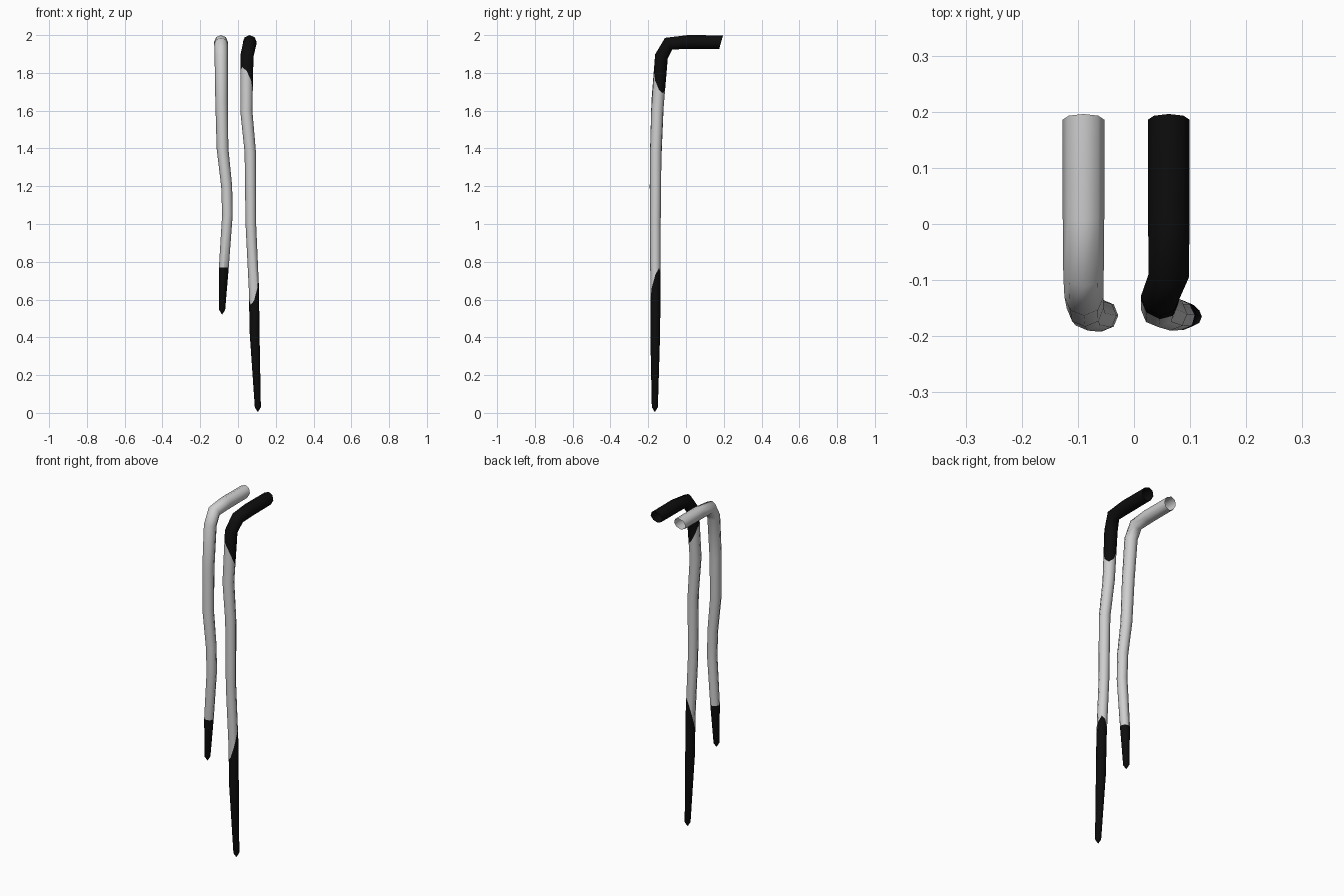
import bpy, bmesh, math
from mathutils import Vector

if "Cube" in bpy.data.objects:
    bpy.data.objects.remove(bpy.data.objects["Cube"])

SIDES = 8


def material(name, value):
    m = bpy.data.materials.new(name)
    m.diffuse_color = (value, value, value, 1)
    m.use_nodes = True
    m.node_tree.nodes["Principled BSDF"].inputs["Base Color"].default_value = m.diffuse_color
    return m


black = material("black", 0.004)
grey = material("light grey", 0.62)


def strand(name, path, tip, cuts, is_black):
    """Tapered drooping tube: path of (x, y, z, radius), open at the back, pointed at the tip."""
    bm = bmesh.new()
    pts = [Vector(p[:3]) for p in path]
    rings = []
    for i, p in enumerate(pts):
        if i == 0:
            t = Vector((0, -0.96, 0.27))          # slanted open end
        else:
            t = (p - pts[i - 1]).normalized()
            if i + 1 < len(pts):
                t += (pts[i + 1] - p).normalized()
        t.normalize()
        u = (Vector((1, 0, 0)) - t * t.x).normalized()
        v = t.cross(u)
        r = path[i][3]
        rings.append([bm.verts.new(p + r * (u * math.cos(a) + v * math.sin(a)))
                      for a in (2 * math.pi * k / SIDES for k in range(SIDES))])
    for a, b in zip(rings, rings[1:]):
        for k in range(SIDES):
            n = (k + 1) % SIDES
            bm.faces.new((a[k], a[n], b[n], b[k]))
    end = bm.verts.new(tip)
    for k in range(SIDES):
        bm.faces.new((rings[-1][k], rings[-1][(k + 1) % SIDES], end))
    # cut the colour borders into the surface
    for co, no in cuts:
        bmesh.ops.bisect_plane(bm, geom=bm.verts[:] + bm.edges[:] + bm.faces[:],
                               plane_co=co, plane_no=no, dist=1e-5)
    bm.normal_update()
    for f in bm.faces:
        f.smooth = True
        f.material_index = 0 if is_black(f.calc_center_median()) else 1
    me = bpy.data.meshes.new(name)
    bm.to_mesh(me)
    bm.free()
    me.materials.append(black)
    me.materials.append(grey)
    ob = bpy.data.objects.new(name, me)
    bpy.context.collection.objects.link(ob)


def side(plane, p):
    return (p - plane[0]).dot(plane[1])


# short strand: grey with a black tip
short_cut = (Vector((-0.08, -0.16, 0.77)), Vector((0, 0, 1)))
strand("short_strand", [
    (-0.09, 0.186, 1.963, 0.037), (-0.09, 0.01, 1.963, 0.037),
    (-0.09, -0.092, 1.955, 0.036), (-0.089, -0.13, 1.888, 0.035),
    (-0.087, -0.15, 1.65, 0.033), (-0.082, -0.159, 1.40, 0.031),
    (-0.06, -0.163, 1.20, 0.029), (-0.056, -0.163, 1.05, 0.028),
    (-0.075, -0.162, 0.77, 0.026), (-0.084, -0.163, 0.545, 0.016),
], (-0.084, -0.163, 0.52), [short_cut], lambda p: side(short_cut, p) < 0)

# long strand: black top and tip with slanted borders, grey middle
top_cut = (Vector((0.046, -0.143, 1.765)), Vector((1.7, 1.7, 1)))
low_cut = (Vector((0.083, -0.162, 0.67)), Vector((-2.5, -3.0, 1)))
strand("long_strand", [
    (0.062, 0.186, 1.963, 0.037), (0.062, 0.01, 1.963, 0.037),
    (0.062, -0.092, 1.955, 0.036), (0.047, -0.13, 1.888, 0.035),
    (0.044, -0.152, 1.60, 0.032), (0.065, -0.16, 1.38, 0.030),
    (0.068, -0.162, 1.00, 0.028), (0.084, -0.162, 0.66, 0.027),
    (0.088, -0.163, 0.42, 0.026), (0.105, -0.165, 0.03, 0.016),
], (0.105, -0.165, 0.004), [top_cut, low_cut],
    lambda p: side(top_cut, p) > 0 or side(low_cut, p) < 0)
